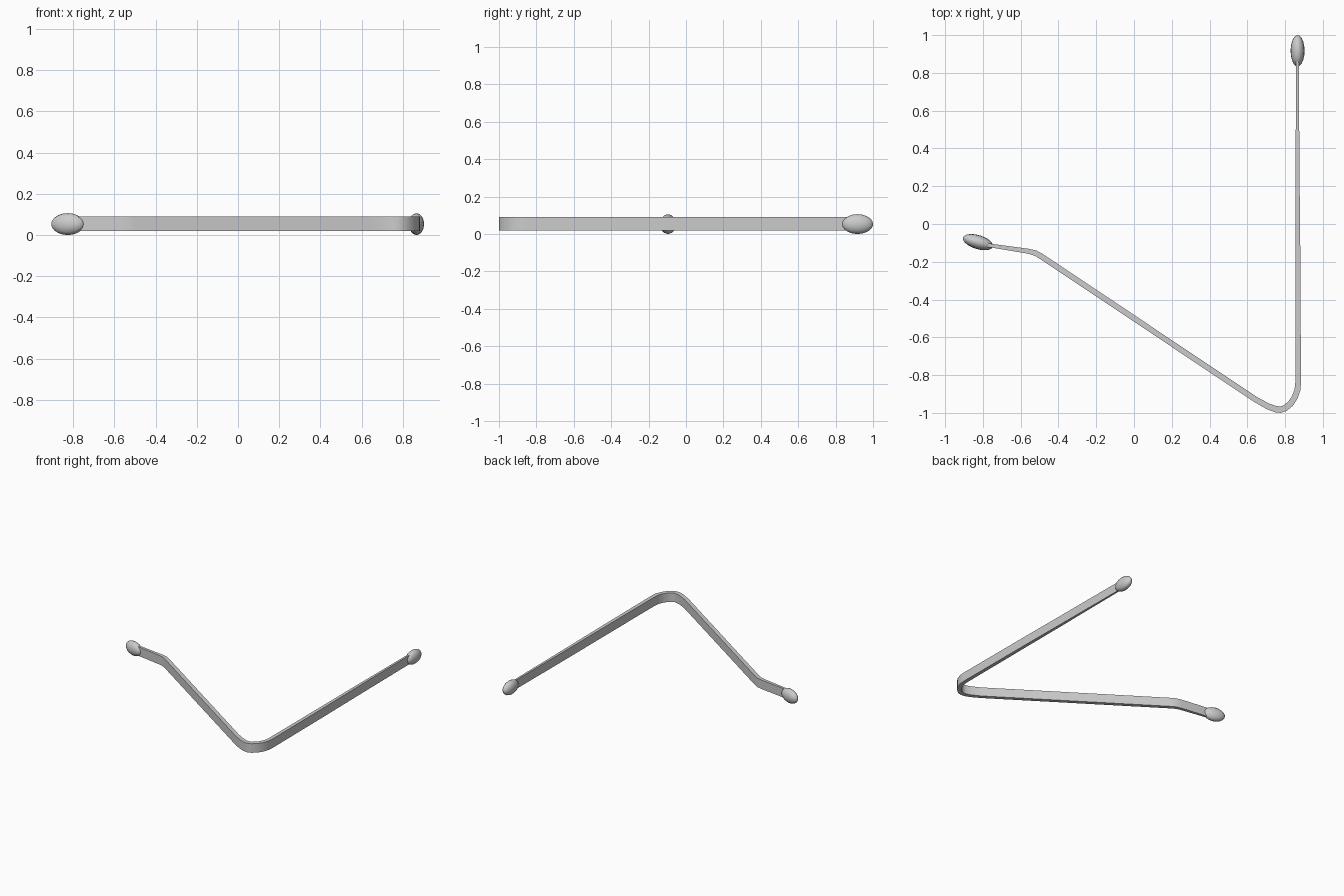
import bpy, bmesh, math
from mathutils import Vector

if "Cube" in bpy.data.objects:
    bpy.data.objects.remove(bpy.data.objects["Cube"])

Z0, Z1 = 0.02, 0.09


def smooth(ob, angle):
    bpy.ops.object.select_all(action='DESELECT')
    ob.select_set(True)
    bpy.context.view_layer.objects.active = ob
    bpy.ops.object.shade_smooth_by_angle(angle=math.radians(angle))


def strip(name, path):
    """Flat band standing on edge, swept along (x, y, thickness) points."""
    bm = bmesh.new()
    pts = [Vector((x, y)) for x, y, _ in path]
    rings = []
    for i, p in enumerate(pts):
        before = (p - pts[i - 1]).normalized() if i else Vector((0, 0))
        after = (pts[i + 1] - p).normalized() if i < len(pts) - 1 else Vector((0, 0))
        t = (before + after).normalized()
        n = Vector((-t.y, t.x)) * path[i][2] / 2
        rings.append([bm.verts.new((p.x + s * n.x, p.y + s * n.y, z))
                      for s, z in ((-1, Z0), (1, Z0), (1, Z1), (-1, Z1))])
    for a, b in zip(rings, rings[1:]):
        for k in range(4):
            bm.faces.new((a[k], a[(k + 1) % 4], b[(k + 1) % 4], b[k]))
    bm.faces.new(rings[0])
    bm.faces.new(rings[-1][::-1])
    bmesh.ops.recalc_face_normals(bm, faces=bm.faces)
    me = bpy.data.meshes.new(name)
    bm.to_mesh(me)
    bm.free()
    ob = bpy.data.objects.new(name, me)
    bpy.context.collection.objects.link(ob)
    smooth(ob, 40)


def tip(name, x, y, heading):
    """Rounded end cap, long axis along the heading."""
    bpy.ops.mesh.primitive_uv_sphere_add(segments=16, ring_count=10, radius=1)
    ob = bpy.context.object
    ob.name = name
    for v in ob.data.vertices:
        # poles laid along local x, slightly blunt ellipsoid
        a, b, c = v.co
        v.co = (c * 0.083, b * 0.037, a * 0.053)
    ob.location = (x, y, 0.053)
    ob.rotation_euler.z = math.radians(heading)
    smooth(ob, 60)


# Bent wire-like arm of the frame
strip("temple_arm_band", [
    (-0.80, -0.108, 0.018), (-0.74, -0.117, 0.020), (-0.56, -0.144, 0.026),
    (-0.522, -0.154, 0.029), (-0.49, -0.172, 0.030),
    (0.645, -0.930, 0.030), (0.71, -0.966, 0.032), (0.75, -0.980, 0.034),
    (0.775, -0.983, 0.034), (0.80, -0.975, 0.034), (0.828, -0.952, 0.033),
    (0.850, -0.920, 0.032), (0.865, -0.880, 0.031), (0.869, -0.84, 0.030),
    (0.868, -0.20, 0.026), (0.866, 0.20, 0.022), (0.865, 0.88, 0.014)])

# Rounded tips on both ends
tip("left_tip", -0.826, -0.096, -17)
tip("right_tip", 0.866, 0.917, 90)
